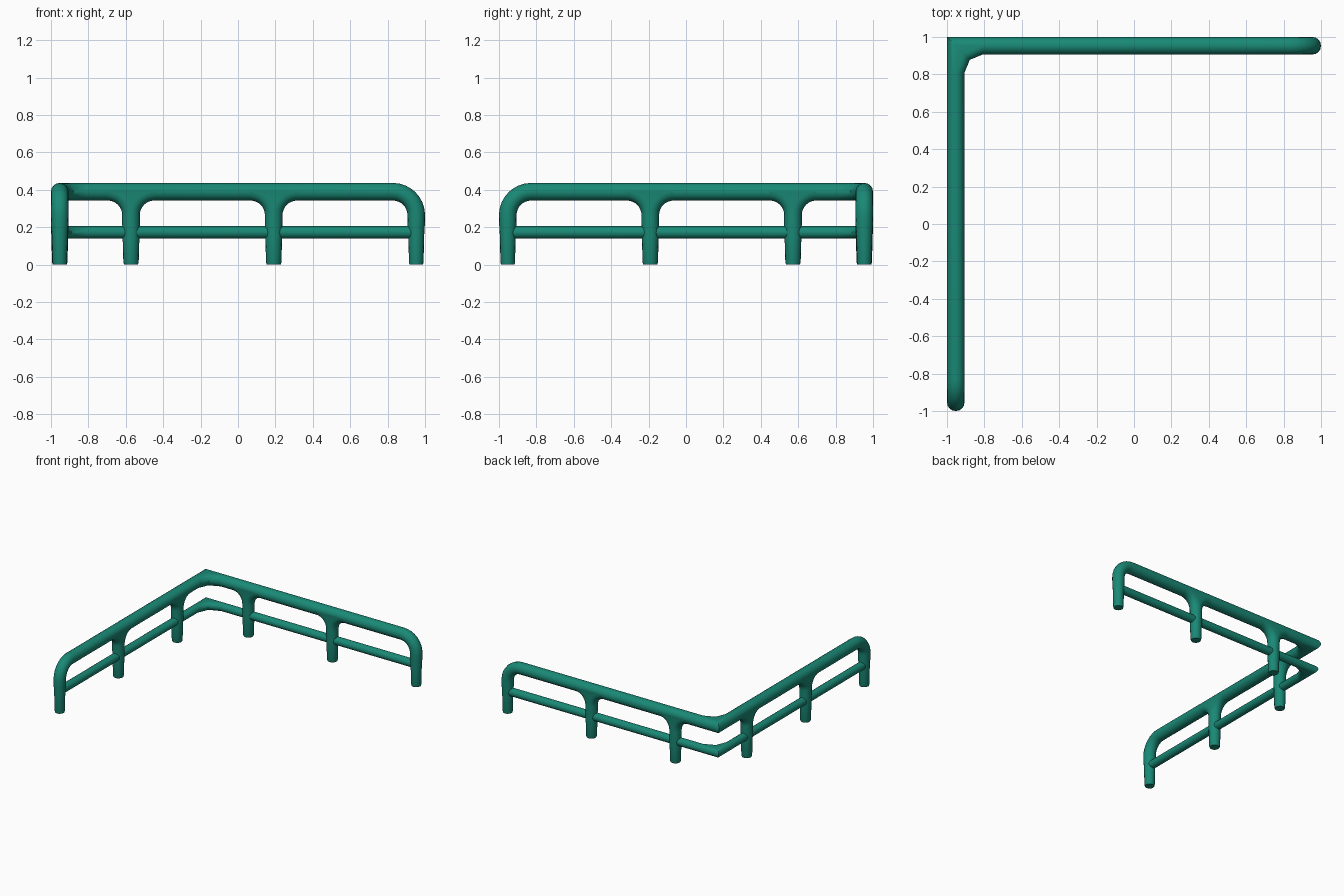
import bpy, bmesh
from math import sin, cos, pi, radians
from mathutils import Vector as V

if "Cube" in bpy.data.objects:
    bpy.data.objects.remove(bpy.data.objects["Cube"])

E = 0.953            # distance of the rail centre lines from the middle
RAIL_Z, RAIL_R = 0.39, 0.047
LOW_Z, LOW_R = 0.173, 0.033
BEND = 0.125         # centre-line radius of the bends
CORNER = 0.143       # inner fillet radius at the corner
H = 8                # segments per half cross-section

# one half facing inward (cos > 0), one facing outward; shared seam points are welded later
HALVES = [(-pi / 2 + pi * i / H, 1) for i in range(H + 1)] + \
         [(pi / 2 + pi * i / H, -1) for i in range(H + 1)]

paint = bpy.data.materials.new("green_paint")
paint.diffuse_color = (0.01, 0.25, 0.18, 1)
paint.use_nodes = True
paint.node_tree.nodes["Principled BSDF"].inputs["Base Color"].default_value = paint.diffuse_color


def loft(name, rings, caps):
    bm = bmesh.new()
    rows = [[bm.verts.new(p) for p in ring] for ring in rings]
    n = len(HALVES)
    for a, b in zip(rows, rows[1:]):
        for i in range(n):
            j = (i + 1) % n
            bm.faces.new((a[i], a[j], b[j], b[i]))
    for c in caps:
        bm.faces.new(rows[c])
    bmesh.ops.remove_doubles(bm, verts=bm.verts, dist=1e-5)
    bmesh.ops.recalc_face_normals(bm, faces=bm.faces)
    me = bpy.data.meshes.new(name)
    bm.to_mesh(me)
    bm.free()
    me.materials.append(paint)
    ob = bpy.data.objects.new(name, me)
    bpy.context.collection.objects.link(ob)
    bpy.context.view_layer.objects.active = ob
    ob.select_set(True)
    bpy.ops.object.shade_smooth_by_angle(angle=radians(40))
    ob.select_set(False)
    return ob


def tube_ring(p, normal, r):
    return [V(p) + r * (cos(a) * V((1, 0, 0)) + sin(a) * V(normal)) for a, _ in HALVES]


def corner_ring(z, r):
    # mitred on the outside, filleted on the inside
    out = []
    for a, side in HALVES:
        s = r * cos(a)
        if side > 0:
            k = (CORNER - s) * cos(pi / 4)
            c = -E + CORNER
            out.append(V((c - k, -c + k, z + r * sin(a))))
        else:
            out.append(V((-E + s, E - s, z + r * sin(a))))
    return out


def l_rail(name, first_half, z, r):
    first_half.append(tube_ring((-E, E - CORNER, z), (0, 0, 1), r))
    mirrored = [[V((-p.y, -p.x, p.z)) for p in ring] for ring in reversed(first_half)]
    return loft(name, first_half + [corner_ring(z, r)] + mirrored, (0, -1))


# top rail with bent-down end legs
z0 = RAIL_Z - BEND
path = [tube_ring((-E, -E, z), (0, -1, 0), r)
        for z, r in ((0, 0.036), (0.012, 0.039), (0.15, 0.042), (0.215, 0.046))]
for i in range(9):
    f = pi / 2 * i / 8
    path.append(tube_ring((-E, -E + BEND * (1 - cos(f)), z0 + BEND * sin(f)),
                          (0, -cos(f), sin(f)), RAIL_R))
l_rail("top_rail", path, RAIL_Z, RAIL_R)

# lower rail
l_rail("lower_rail", [tube_ring((-E, -E, LOW_Z), (0, 0, 1), LOW_R)], LOW_Z, LOW_R)


# middle posts, flaring into the rail in both directions
def post(name, x, y, turned):
    rings = [[V((r * cos(a), r * sin(a), z)) for a, _ in HALVES]
             for z, r in ((0, 0.037), (0.012, 0.041), (0.15, 0.045), (0.215, RAIL_R))]
    for i in range(9):
        f = pi / 2 * i / 8
        ring = []
        for a, side in HALVES:
            d = BEND - RAIL_R * abs(cos(a))
            ring.append(V((side * (BEND - d * cos(f)), RAIL_R * sin(a), z0 + d * sin(f))))
        rings.append(ring)
    ob = loft(name, rings, (0,))
    ob.location = (x, y, 0)
    ob.rotation_euler.z = pi / 2 if turned else 0


for i, t in enumerate((-0.572, 0.191)):
    post(f"back_post_{i + 1}", t, E, False)
    post(f"side_post_{i + 1}", -E, -t, True)
